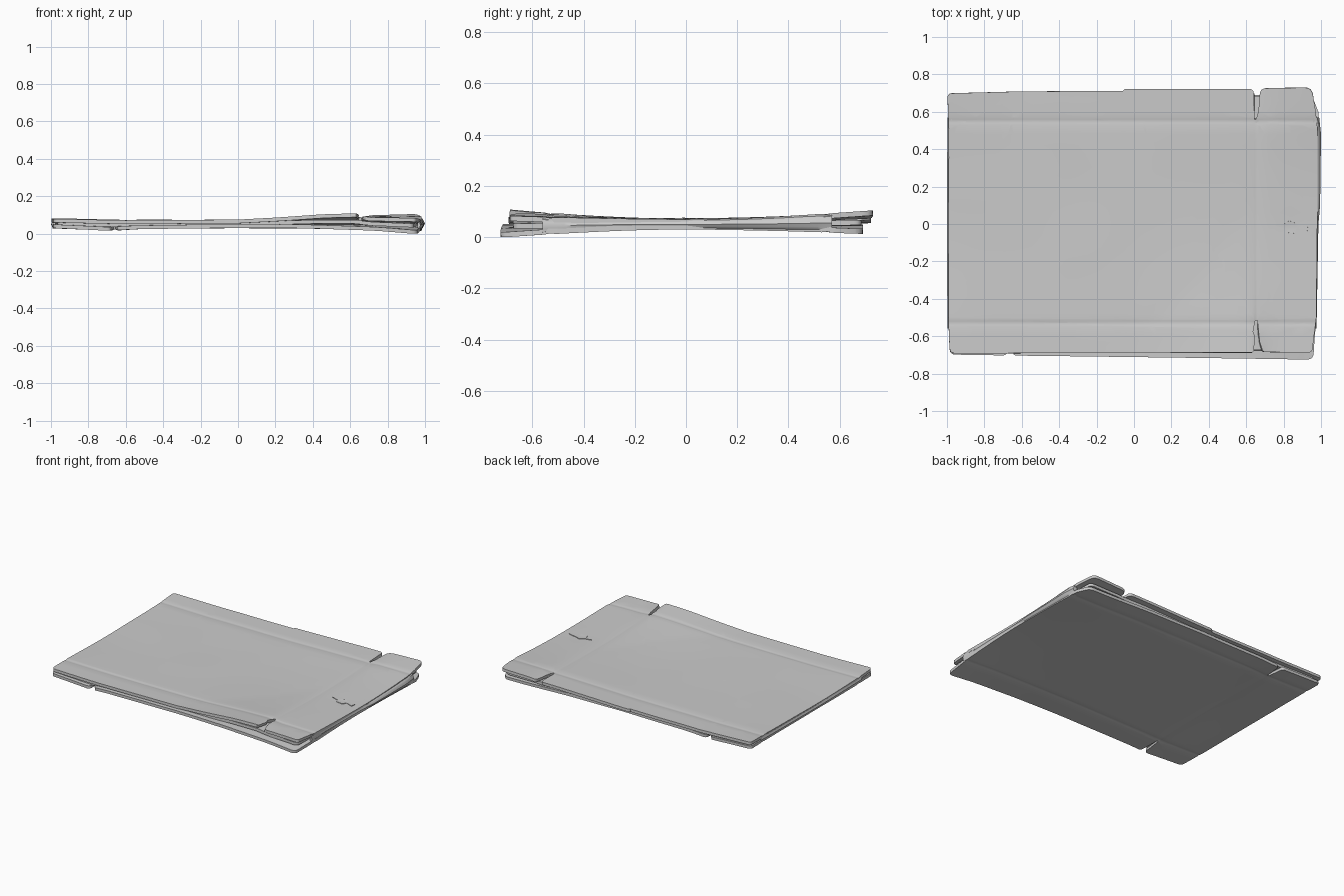
import bpy, bmesh, math
from mathutils import Vector, noise

if "Cube" in bpy.data.objects:
    bpy.data.objects.remove(bpy.data.objects["Cube"])


def lerp_table(table, x):
    if x <= table[0][0]:
        return table[0][1]
    for (a, va), (b, vb) in zip(table, table[1:]):
        if x <= b:
            return va + (vb - va) * (x - a) / (b - a)
    return table[-1][1]


def bump(d, w):
    return math.exp(-(d / w) ** 2)


# Edge heights along x: the flaps spread apart towards the front and back
TOP_FRONT = [(-1, .08), (-.6, .071), (0, .075), (.2, .086), (.45, .103), (.63, .108), (.7, .088), (1, .082)]
TOP_BACK = [(-1, .082), (-.6, .073), (0, .075), (.5, .086), (.64, .087), (.72, .097), (.95, .102)]
LOW_FRONT = [(-1, .03), (-.7, .016), (-.55, .024), (0, .031), (.4, .028), (.75, .016), (.95, .001)]
LOW_BACK = [(-1, .028), (-.66, .016), (-.5, .025), (0, .03), (.4, .026), (.8, .014), (1, .012)]


def creases(y, x, slot_x):
    g = .0035 * bump(y - .55, .014) + .0035 * bump(y + .53, .014)
    if abs(y) < .55:
        g += .002 * bump(x - slot_x, .014)
    return g


def top_z(x, y):
    e = lerp_table(TOP_FRONT if y < 0 else TOP_BACK, x)
    mid = .068 + .006 * bump(x - .72, .25)
    z = mid + (e - mid) * min(1.1, abs(y) / .69) ** 1.7 - creases(y, x, .655)
    z += .002 * noise.noise(Vector((x * 3, y * 3, 1)))
    # soft diagonal fold and small dent
    if .1 < x < .62:
        z -= .002 * bump(y + .5 - 1.6 * (x - .1) ** 1.5, .05)
    return z - .004 * bump(math.hypot(x - .84, (y + .02) * 1.5), .06)


def low_z(x, y):
    e = lerp_table(LOW_FRONT if y < 0 else LOW_BACK, x)
    z = .03 + (e - .03) * min(1.1, abs(y) / .69) ** 1.7 + creases(y, x, -.66)
    return max(0, z + .0015 * noise.noise(Vector((x * 3, y * 3, 7))))


def rounded(points):
    """Turn (x, y, radius) points into an outline with rounded corners."""
    out, n = [], len(points)
    for i, (x, y, r) in enumerate(points):
        p = Vector((x, y))
        if not r:
            out.append(p)
            continue
        a = Vector(points[i - 1][:2]) - p
        b = Vector(points[(i + 1) % n][:2]) - p
        a, b = p + a.normalized() * r, p + b.normalized() * r
        for k in range(5):
            t = k / 4
            out.append(a * (1 - t) ** 2 + p * 2 * t * (1 - t) + b * t * t)
    return out


def finish(name, bm, thickness=0, offset=0):
    me = bpy.data.meshes.new(name)
    bm.to_mesh(me)
    bm.free()
    ob = bpy.data.objects.new(name, me)
    bpy.context.collection.objects.link(ob)
    bpy.ops.object.select_all(action='DESELECT')
    ob.select_set(True)
    bpy.context.view_layer.objects.active = ob
    if thickness:
        m = ob.modifiers.new("board", 'SOLIDIFY')
        m.thickness, m.offset = thickness, offset
        bpy.ops.object.modifier_apply(modifier=m.name)
    bpy.ops.object.shade_smooth_by_angle(angle=math.radians(40))
    return ob


def sheet(name, points, height, thickness, offset):
    bm = bmesh.new()
    bm.faces.new([bm.verts.new((p.x, p.y, 0)) for p in rounded(points)])
    bm.normal_update()
    bmesh.ops.triangulate(bm, faces=bm.faces[:])
    xs = [-.96 + .06 * i for i in range(33)] + [.655, .64, .67, -.66, -.645, -.675]
    ys = [-.66 + .06 * i for i in range(23)]
    ys += [c + d for c in (.55, -.53) for d in (-.02, -.01, 0, .01, .02)]
    for axis, cuts in ((Vector((1, 0, 0)), xs), (Vector((0, 1, 0)), ys)):
        for c in cuts:
            bmesh.ops.bisect_plane(bm, geom=bm.verts[:] + bm.edges[:] + bm.faces[:],
                                   plane_co=axis * c, plane_no=axis, dist=1e-5)
    bmesh.ops.remove_doubles(bm, verts=bm.verts[:], dist=1e-4)
    for v in bm.verts:
        v.co.z = height(v.co.x, v.co.y)
    bm.normal_update()
    for f in bm.faces:
        if f.normal.z < 0:
            f.normal_flip()
    return finish(name, bm, thickness, offset)


# Upper board with slots near x = 0.65
sheet("upper_board", [
    (-.985, -.692, .03), (.64, -.687, .015), (.647, -.6, 0), (.637, -.575, 0), (.648, -.515, .006),
    (.66, -.515, .006), (.672, -.63, 0), (.69, -.685, .015), (.952, -.687, .02), (.975, -.5, 0),
    (.98, 0, 0), (.982, .5, 0), (.972, .6, 0), (.95, .73, .04), (.675, .725, .03),
    (.665, .6, 0), (.652, .56, 0), (.644, .56, 0), (.64, .722, .025), (-.05, .722, .005),
    (-.06, .711, 0), (-.6, .709, 0), (-.998, .698, .025), (-.99, .5, 0), (-.993, -.5, 0)],
    top_z, .02, -1)

# Lower board with slots near x = -0.66
sheet("lower_board", [
    (-.985, -.698, .03), (-.68, -.702, .02), (-.665, -.55, 0), (-.655, -.55, 0), (-.645, -.703, .02),
    (.957, -.724, .03), (.975, -.5, 0), (.983, 0, 0), (.985, .5, 0), (.985, .6, 0), (.95, .69, .03),
    (-.64, .69, .02), (-.655, .56, 0), (-.665, .56, 0), (-.675, .69, .02), (-.992, .685, .025),
    (-.99, .5, 0), (-.993, -.5, 0)],
    low_z, .02, 1)

# Inner layer seen in the gaps between the flaps
sheet("inner_layer", [
    (-.965, -.675, .03), (.94, -.675, .03), (.965, 0, 0), (.94, .685, .03), (-.965, .675, .03)],
    lambda x, y: (top_z(x, y) + low_z(x, y)) / 2, .02, 0)


# Rounded folds that join the two boards at the left and right edges
def fold(name, side, edge, reach):
    bm = bmesh.new()
    rows = []
    for j in range(41):
        y = -.56 + 1.13 * j / 40
        zt, zb = top_z(edge, y), low_z(edge, y)
        out = reach(y) - abs(edge)
        row = []
        for k in range(9):
            a = math.pi / 2 - math.pi * k / 8
            ripple = .003 * (k % 2) * (0 < k < 8)
            x = edge + side * (math.cos(a) * out - ripple)
            row.append(bm.verts.new((x, y, (zt + zb) / 2 + math.sin(a) * (zt - zb) / 2)))
        rows.append(row)
    for r0, r1 in zip(rows, rows[1:]):
        for k in range(8):
            bm.faces.new((r0[k], r0[k + 1], r1[k + 1], r1[k]))
    bm.faces.new(rows[0])
    bm.faces.new(rows[-1][::-1])
    bmesh.ops.recalc_face_normals(bm, faces=bm.faces[:])
    finish(name, bm)


fold("left_fold", -1, -.975, lambda y: 1.0 - .004 * abs(y))
fold("right_fold", 1, .96,
     lambda y: lerp_table([(-.56, .976), (0, .986), (.1, .995), (.48, 1.0), (.57, .99)], y))

# Small torn scrap of surface paper
sheet("torn_paper", [
    (.75, -.008, 0), (.8, -.02, 0), (.81, -.045, 0), (.86, -.05, 0), (.87, -.02, 0), (.925, -.045, 0),
    (.93, -.01, 0), (.89, 0, 0), (.86, .005, 0), (.83, .018, 0), (.8, -.003, 0)],
    lambda x, y: top_z(x, y) + .004, .006, -1)
